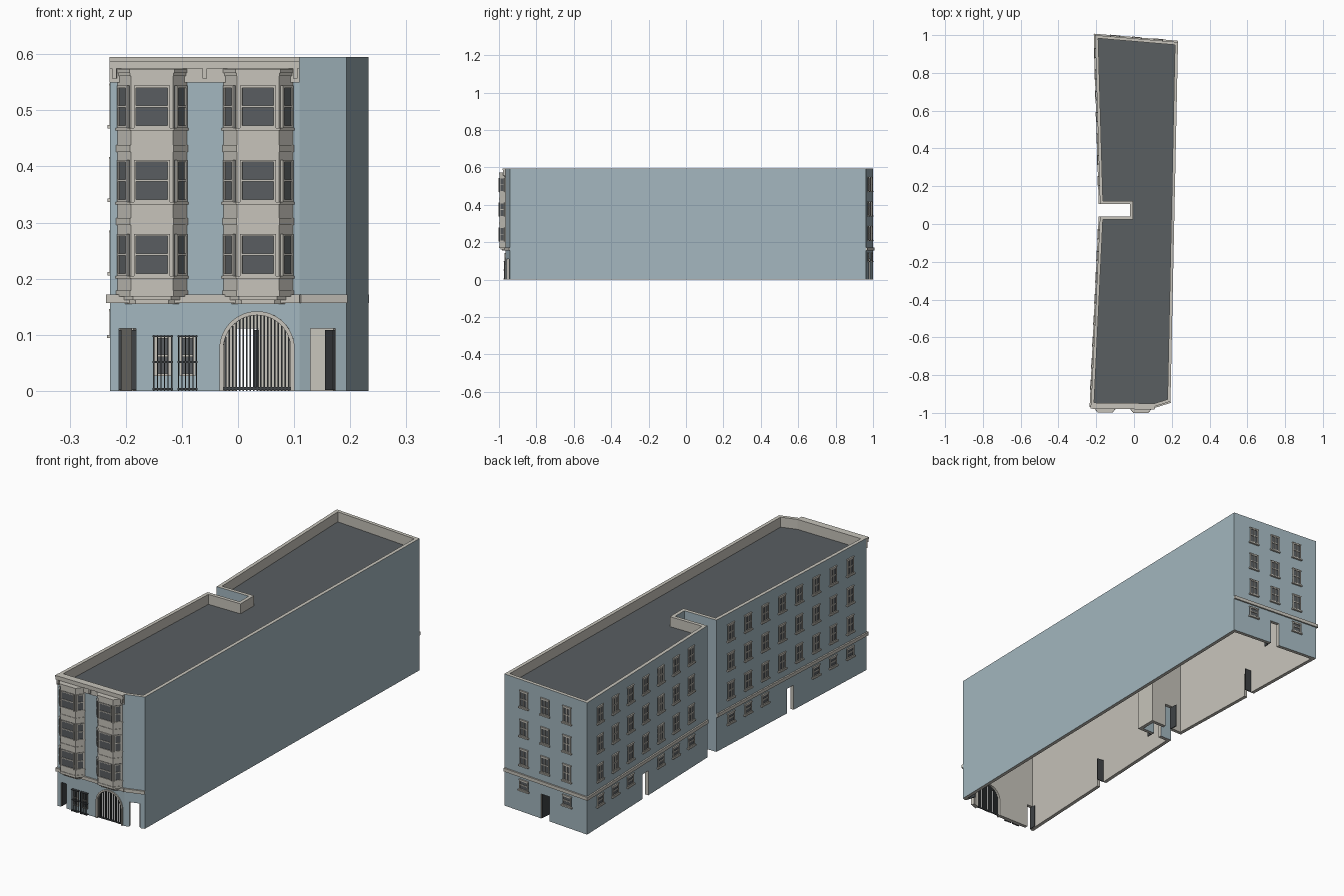
import bpy, bmesh, math
from mathutils import Vector, Matrix

if "Cube" in bpy.data.objects:
    bpy.data.objects.remove(bpy.data.objects["Cube"], do_unlink=True)


def material(name, rgb):
    m = bpy.data.materials.new(name)
    m.use_nodes = True
    m.diffuse_color = (*rgb, 1)
    m.node_tree.nodes["Principled BSDF"].inputs["Base Color"].default_value = (*rgb, 1)
    return m


STONE = material("warm grey stone", (0.57, 0.55, 0.495))
BLUE = material("pale blue wall", (0.37, 0.475, 0.525))
ROOF = material("dark roof", (0.1, 0.112, 0.12))
GLASS = material("dark glass", (0.1, 0.11, 0.118))
IRON = material("dark iron", (0.05, 0.056, 0.06))

HEIGHT, THICK = 0.595, 0.016
BAND = (0.157, 0.172)
FLOORS = [0.212 + 0.131 * i for i in range(3)]
# Footprint, counter-clockwise from the front left corner
PLAN = [Vector(p) for p in [(-.228, -.962), (.11, -.966), (.193, -.94), (.233, .963),
        (-.206, 1), (-.18, .105), (-.02, .105), (-.02, .04), (-.18, .04)]]
FRONT, CHAMFER, BACK, SIDE_REAR, NOTCH_REAR, NOTCH_FRONT, SIDE_FRONT = 0, 1, 3, 4, 5, 7, 8


# ---- helpers ----
def frame(a, b):
    """Wall frame: x along the wall, y inwards, z up."""
    d = (b - a).normalized()
    m = Matrix(((d.x, -d.y, 0, a.x), (d.y, d.x, 0, a.y), (0, 0, 1, 0), (0, 0, 0, 1)))
    return m, (b - a).length


def wall(i):
    return frame(PLAN[i], PLAN[(i + 1) % len(PLAN)])


def prism(bm, pts, offset, mat=0):
    a = [bm.verts.new(p) for p in pts]
    b = [bm.verts.new(Vector(p) + Vector(offset)) for p in pts]
    faces = [bm.faces.new(a[::-1]), bm.faces.new(b)]
    for i in range(len(a)):
        j = (i + 1) % len(a)
        faces.append(bm.faces.new((a[i], a[j], b[j], b[i])))
    for f in faces:
        f.material_index = mat


def box(bm, u, v, z, mat=0):
    prism(bm, [(u[0], v[0], z[0]), (u[1], v[0], z[0]), (u[1], v[1], z[0]), (u[0], v[1], z[0])],
          (0, 0, z[1] - z[0]), mat)


def mesh(name, bm, mats):
    bmesh.ops.recalc_face_normals(bm, faces=bm.faces)
    me = bpy.data.meshes.new(name)
    bm.to_mesh(me)
    bm.free()
    for m in mats:
        me.materials.append(m)
    return me


def place(name, me, m=Matrix()):
    ob = bpy.data.objects.new(name, me)
    bpy.context.collection.objects.link(ob)
    ob.matrix_world = m
    return ob


def inset(pts, t):
    out = []
    for i, p in enumerate(pts):
        d1 = (p - pts[i - 1]).normalized()
        d2 = (pts[(i + 1) % len(pts)] - p).normalized()
        n1, n2 = Vector((-d1.y, d1.x)), Vector((-d2.y, d2.x))
        out.append(p + (n1 + n2) * t / (1 + n1.dot(n2)))
    return out


def arch(center, half, spring, foot):
    curve = [(center + half * math.cos(math.pi * k / 24), spring + half * math.sin(math.pi * k / 24))
             for k in range(25)]
    return [(center + half, foot)] + curve + [(center - half, foot)]


def window_mesh(name, w, h, mullion=False, sill=False):
    bm = bmesh.new()
    s, t = w / 2, 0.004
    box(bm, (-s, s), (-.002, .002), (0, h), 1)
    bars = [((-s, -s + t), (0, h)), ((s - t, s), (0, h)), ((-s, s), (0, t)), ((-s, s), (h - t, h)),
            ((-s, s), (h * .48, h * .48 + t))]
    if mullion:
        bars.append(((-.0015, .0015), (0, h)))
    for u, z in bars:
        box(bm, u, (-.005, .002), z)
    if sill:
        box(bm, (-s - .005, s + .005), (-.009, .002), (-.006, 0))
        box(bm, (-s - .002, s + .002), (-.006, .002), (h, h + .004))
    return mesh(name, bm, [STONE, GLASS])


# ---- hollow wall shell with parapet ----
bm = bmesh.new()
rings = [[bm.verts.new((p.x, p.y, z)) for p in ring]
         for ring, z in ((PLAN, 0), (PLAN, HEIGHT), (inset(PLAN, THICK), HEIGHT), (inset(PLAN, THICK), 0))]
for k in range(4):
    lo, hi = rings[k], rings[(k + 1) % 4]
    for i in range(len(PLAN)):
        j = (i + 1) % len(PLAN)
        bm.faces.new((lo[i], lo[j], hi[j], hi[i])).material_index = 1 if k == 0 else 0
shell = place("wall_shell", mesh("wall_shell", bm, [STONE, BLUE]))

# ---- roof slab ----
bm = bmesh.new()
prism(bm, [(p.x, p.y, .54) for p in inset(PLAN, THICK / 2)], (0, 0, .01))
bmesh.ops.recalc_face_normals(bm, faces=bm.faces)
for f in bm.faces:
    f.material_index = 1 if f.normal.z > .5 else 0
place("roof", mesh("roof", bm, [STONE, ROOF]))

# ---- doorways with open leaves: wall, start, end, hinge at end ----
doorways = [(FRONT, .016, .046, False), (CHAMFER, .02, .067, True), (BACK, .196, .24, False),
            (SIDE_REAR, .412, .456, False), (SIDE_FRONT, .472, .516, False),
            (NOTCH_REAR, .06, .1, False), (NOTCH_FRONT, .06, .1, False)]
cutters = []
for i, u0, u1, at_end in doorways:
    m, _ = wall(i)
    bm = bmesh.new()
    box(bm, (u0, u1), (-.02, .03), (-.02, .111))
    cutters.append(place("door_cutter", mesh("door_cutter", bm, [STONE]), m))
    bm = bmesh.new()
    h = u1 - .004 if at_end else u0
    box(bm, (h, h + .004), (.004, .004 + u1 - u0), (.002, .109))
    place("door_leaf", mesh("door_leaf", bm, [IRON]), m)

# ---- arched gateway ----
m_front, front_len = wall(FRONT)
GATE, HALF, SPRING = .262, .06, .075
bm = bmesh.new()
prism(bm, [(u, -.02, z) for u, z in arch(GATE, HALF, SPRING, -.02)], (0, .05, 0))
cutters.append(place("gate_cutter", mesh("gate_cutter", bm, [STONE]), m_front))
for c in cutters:
    c.hide_render = True
    mod = shell.modifiers.new("opening", "BOOLEAN")
    mod.operation, mod.solver, mod.object = "DIFFERENCE", "EXACT", c
bpy.context.view_layer.objects.active = shell
for mod in list(shell.modifiers):
    bpy.ops.object.modifier_apply(modifier=mod.name)
for c in cutters:
    bpy.data.objects.remove(c, do_unlink=True)

bm = bmesh.new()
ring = arch(GATE, HALF + .007, SPRING, 0) + arch(GATE, HALF, SPRING, 0)[::-1]
prism(bm, [(u, -.005, z) for u, z in ring], (0, .01, 0))
place("gate_surround", mesh("gate_surround", bm, [STONE]), m_front)

bm = bmesh.new()
for k in range(-9, 10):
    u = k * HALF / 9.6
    top = SPRING + math.sqrt(HALF ** 2 - u ** 2)
    box(bm, (GATE + u - .0014, GATE + u + .0014), (.004, .007), (0, top))
box(bm, (GATE - HALF, GATE + HALF), (.003, .008), (.002, .007))
place("gate_bars", mesh("gate_bars", bm, [IRON]), m_front)

# ---- barred front windows ----
for u in (.094, .138):
    place("lower_front_window", window_mesh("lower_front_window", .029, .07), 
          m_front @ Matrix.Translation((u, 0, .027)))
    bm = bmesh.new()
    for k in range(6):
        c = u - .016 + k * .0064
        box(bm, (c - .001, c + .001), (-.01, -.008), (0, .1))
    for z in (.002, .05, .096):
        box(bm, (u - .018, u + .018), (-.011, 0), (z, z + .003))
    place("window_bars", mesh("window_bars", bm, [IRON]), m_front)

# ---- plain windows on the back and left walls ----
upper = window_mesh("sash_window", .042, .07, True, True)
lower = window_mesh("ground_window", .045, .042, False, True)
layout = [(BACK, [.105, .218, .335], {1}),
          (SIDE_REAR, [.095 + .113 * k for k in range(7)], {3}),
          (SIDE_FRONT, [.095 + .114 * k for k in range(8)], {3, 4})]
for i, spots, skipped in layout:
    m, _ = wall(i)
    for k, u in enumerate(spots):
        for z in FLOORS:
            place("sash_window", upper, m @ Matrix.Translation((u, 0, z)))
        if k not in skipped:
            place("ground_window", lower, m @ Matrix.Translation((u, 0, .1)))

# ---- string course ----
for i in (FRONT, CHAMFER, BACK, SIDE_REAR, SIDE_FRONT):
    m, length = wall(i)
    bm = bmesh.new()
    start = -.006 if i in (FRONT, SIDE_REAR) else 0
    end = length + (.006 if i in (BACK, SIDE_FRONT) else 0)
    box(bm, (start, end), (-.007, .004), BAND)
    place("string_course", mesh("string_course", bm, [STONE]), m)

# ---- front cornice with brackets ----
bm = bmesh.new()
for v, z in ((-.016, (.587, .595)), (-.012, (.575, .587)), (-.005, (.55, .575))):
    box(bm, (-.001, front_len), (v, .004), z)
for u in (.008, .169, .33):
    box(bm, (u - .004, u + .004), (-.013, 0), (.557, .575))
place("cornice", mesh("cornice", bm, [STONE]), m_front)

# ---- bay windows ----
center_sash = window_mesh("bay_center_window", .064, .075)
side_sash = window_mesh("bay_side_window", .03, .075)


def bay_plan(center, g):
    return [Vector((center + x, y)) for x, y in
            ((-.062 - g, .006), (-.062 - g, 0), (-.0375 - g * .6, -.031 - g),
             (.0375 + g * .6, -.031 - g), (.062 + g, 0), (.062 + g, .006))]


# Height range and outward growth of each moulding
layers = [(.17, .57, 0), (.155, .162, -.014), (.162, .17, -.006), (.168, .179, .002),
          (.561, .567, .002), (.567, .574, .004)]
for k in range(3):
    layers.append((.2 + .132 * k, .205 + .132 * k, .003))
    if k < 2:
        layers.append((.296 + .13 * k, .308 + .13 * k, .002))
for center in (.075, .264):
    bm = bmesh.new()
    for z0, z1, g in layers:
        prism(bm, [(p.x, p.y, z0) for p in bay_plan(center, g)], (0, 0, z1 - z0))
    place("bay", mesh("bay", bm, [STONE]), m_front)
    pts = bay_plan(center, 0)
    for j, sash in ((1, side_sash), (2, center_sash), (3, side_sash)):
        m, length = frame(pts[j], pts[j + 1])
        for k in range(3):
            place("bay_window", sash, m_front @ m @ Matrix.Translation((length / 2, 0, .205 + .132 * k)))
